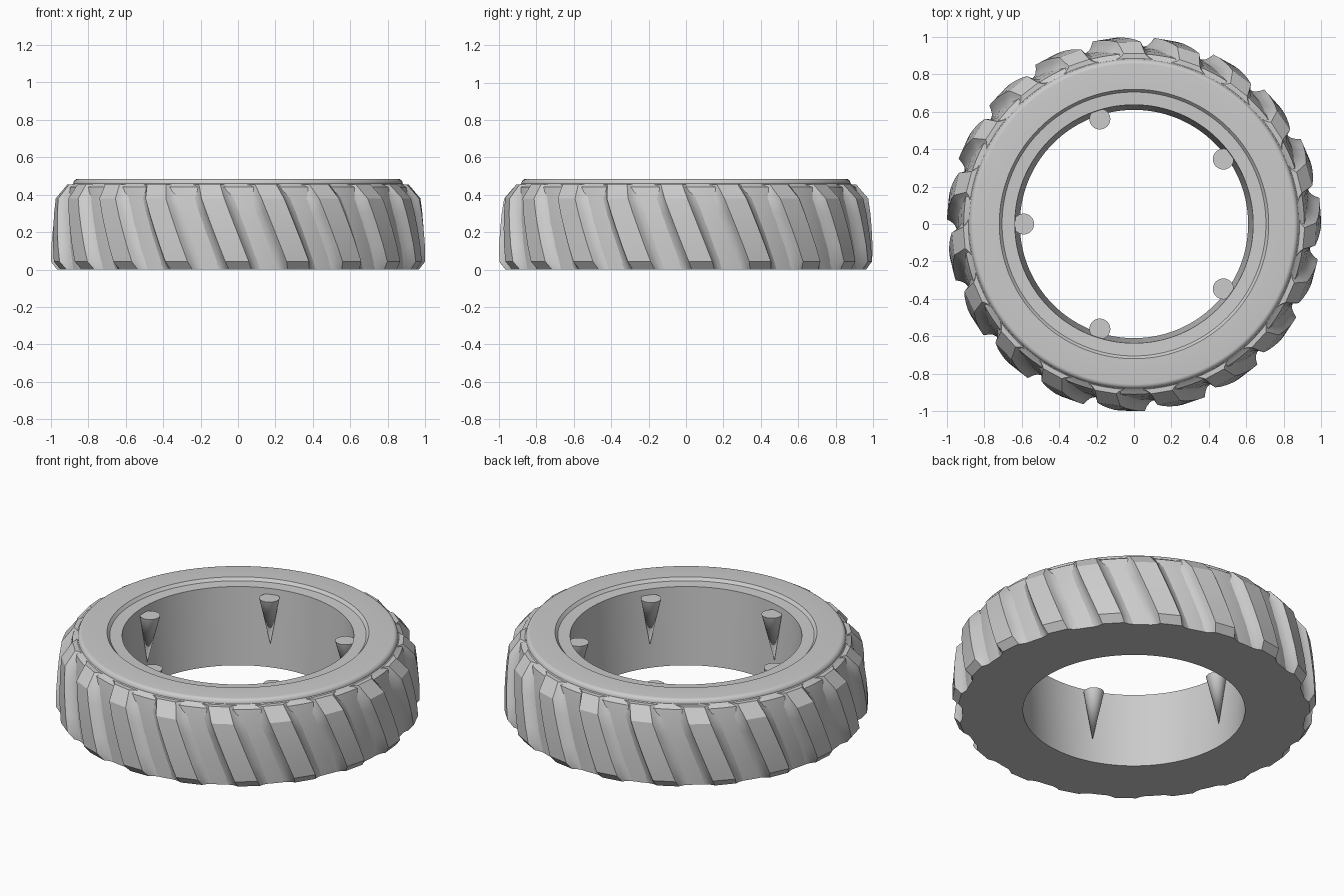
import bpy, bmesh
from math import sin, cos, radians, tau, pi

default = bpy.data.objects.get("Cube")
if default:
    bpy.data.objects.remove(default, do_unlink=True)

rubber = bpy.data.materials.new("grey_rubber")
GREY = (0.6, 0.6, 0.6, 1)
rubber.diffuse_color = GREY
rubber.use_nodes = True
rubber.node_tree.nodes["Principled BSDF"].inputs["Base Color"].default_value = GREY


def polar(r, angle, z):
    return (r * cos(angle), r * sin(angle), z)


def finish(bm, name):
    bmesh.ops.recalc_face_normals(bm, faces=bm.faces)
    mesh = bpy.data.meshes.new(name)
    bm.to_mesh(mesh)
    bm.free()
    mesh.materials.append(rubber)
    obj = bpy.data.objects.new(name, mesh)
    bpy.context.collection.objects.link(obj)
    bpy.ops.object.select_all(action='DESELECT')
    obj.select_set(True)
    bpy.context.view_layer.objects.active = obj
    bpy.ops.object.shade_smooth_by_angle(angle=radians(25))
    return obj


def bridge(bm, a, b):
    for i in range(len(a)):
        j = (i + 1) % len(a)
        bm.faces.new((a[i], a[j], b[j], b[i]))


# Tyre half: a revolved profile with rounded shoulder and stepped rim
shoulder = [(0.855 + 0.025 * cos(a * pi / 12), 0.46 + 0.025 * sin(a * pi / 12)) for a in range(7)]
floor = [(0.945, 0), (0.945, 0.12), (0.938, 0.25), (0.925, 0.37), (0.91, 0.44), (0.885, 0.455)]
rim = [(0.72, 0.485), (0.705, 0.468), (0.637, 0.465), (0.61, 0)]
profile = floor + shoulder + rim
SEGMENTS = 128
bm = bmesh.new()
rings = [[bm.verts.new(polar(r, tau * s / SEGMENTS, z)) for r, z in profile] for s in range(SEGMENTS)]
for s in range(SEGMENTS):
    bridge(bm, rings[s], rings[(s + 1) % SEGMENTS])
finish(bm, "tyre_body")

# Slanted tread lugs: each is lofted upward through sections with concave flanks
LUGS = 19
levels = [(0, 0.967, 0.945), (0.043, 1.0, 0.945), (0.13, 0.999, 0.944), (0.22, 0.993, 0.94),
          (0.3, 0.986, 0.933), (0.38, 0.975, 0.923), (0.455, 0.912, 0.884)]
flank = [(8, -0.25), (6.3, 0.05), (5.2, 0.25), (4.3, 0.6), (3.6, 1)]   # degrees, share of depth
section = [(-a, d) for a, d in flank] + [(a, d) for a, d in reversed(flank)]
bm = bmesh.new()
for n in range(LUGS):
    start = -pi / 2 + tau * n / LUGS
    loops = []
    for z, outer, base in levels:
        centre = start - radians(9.5) * (z - 0.03) / 0.42
        loops.append([bm.verts.new(polar(base + d * (outer - base), centre + radians(a), z))
                      for a, d in section])
    for low, high in zip(loops, loops[1:]):
        bridge(bm, low, high)
    bm.faces.new(loops[0])
    bm.faces.new(loops[-1])
finish(bm, "tread_lugs")

# Five tapered pegs on the inner wall, pointing down
SIDES = 24
bm = bmesh.new()
for n in range(5):
    angle = pi + tau * n / 5
    cx, cy, top = polar(0.59, angle, 0.43)
    ring = [bm.verts.new((cx + 0.056 * cos(tau * i / SIDES), cy + 0.056 * sin(tau * i / SIDES), top))
            for i in range(SIDES)]
    tip = bm.verts.new(polar(0.609, angle, 0.14))
    bm.faces.new(ring)
    for i in range(SIDES):
        bm.faces.new((ring[i], ring[(i + 1) % SIDES], tip))
finish(bm, "inner_pegs")
